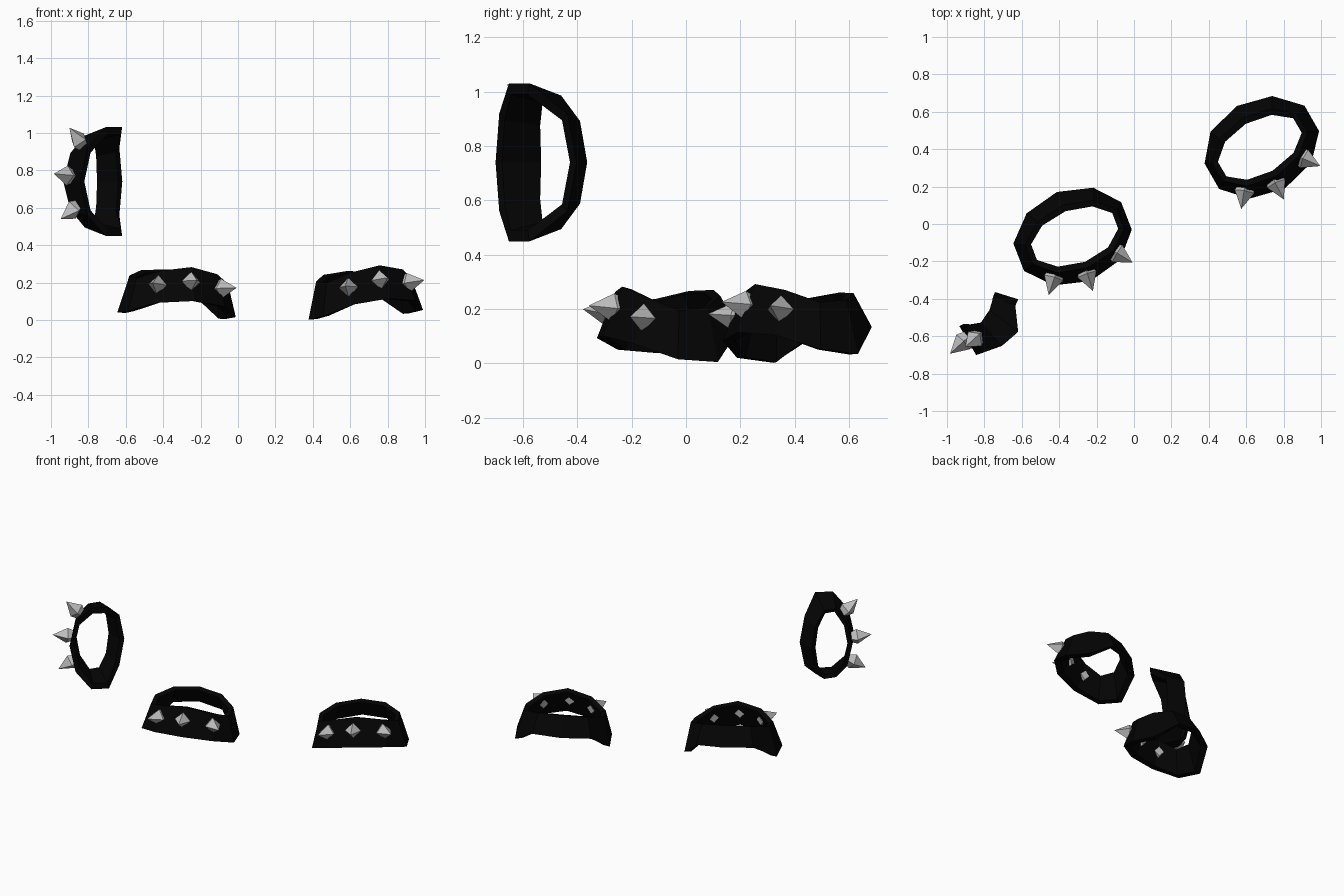
import bpy
import bmesh
from math import sin, cos, radians
from mathutils import Matrix, Vector

cube = bpy.data.objects.get("Cube")
if cube:
    bpy.data.objects.remove(cube)


def make_material(name, value, roughness):
    mat = bpy.data.materials.new(name)
    mat.use_nodes = True
    color = (value, value, value, 1)
    mat.diffuse_color = color
    shader = mat.node_tree.nodes["Principled BSDF"]
    shader.inputs["Base Color"].default_value = color
    shader.inputs["Roughness"].default_value = roughness
    return mat


LEATHER = make_material("black leather", 0.0012, 0.8)
METAL = make_material("grey metal", 0.51, 0.5)

SIDES = 10
RADIUS_X, RADIUS_Y = 0.325, 0.255


def add_object(name, bm, mat, matrix):
    bmesh.ops.recalc_face_normals(bm, faces=bm.faces)
    mesh = bpy.data.meshes.new(name)
    bm.to_mesh(mesh)
    bm.free()
    mesh.transform(matrix)
    mesh.materials.append(mat)
    obj = bpy.data.objects.new(name, mesh)
    bpy.context.collection.objects.link(obj)


def band_section(angle, scale):
    """Four corners of the flared, saddle-shaped strap, narrower at the back."""
    s = sin(angle)
    if s < 0:
        low, high = -0.105 * s, 0.2 + 0.085 * s * s
    else:
        low, high = 0.14 * min(1, 1.4 * s * s), 0.2 + 0.065 * s
    # inset along x, inset along y, height
    corners = [(0, 0, low), (0.05, 0.075, high),
               (0.08, 0.11, high - 0.01), (0.045, 0.045, low)]
    return [Vector(((RADIUS_X - ix) * cos(angle) * scale[0],
                    (RADIUS_Y - iy) * s * scale[1],
                    z * scale[2])) for ix, iy, z in corners]


def make_band(name, matrix, scale):
    bm = bmesh.new()
    rings = []
    for i in range(SIDES):
        angle = radians(18 + 36 * i)
        rings.append([bm.verts.new(p) for p in band_section(angle, scale)])
    for i, ring in enumerate(rings):
        following = rings[(i + 1) % SIDES]
        for k in range(4):
            n = (k + 1) % 4
            bm.faces.new((ring[k], following[k], following[n], ring[n]))
    add_object(name, bm, LEATHER, matrix)


def make_spike(name, matrix, scale, degrees, offset):
    """Four-sided pyramid with a blunt root that passes through the strap."""
    angle = radians(degrees)
    outer, top = band_section(angle, scale)[:2]
    out = Vector((cos(angle), sin(angle), 0.1)).normalized()
    center = outer.lerp(top, 0.57) + out * offset
    side = Vector((-sin(angle), cos(angle), 0))
    up = out.cross(side)
    directions = (side, up, -side, -up)
    bm = bmesh.new()
    tip = bm.verts.new(center + out * 0.095)
    waist = [bm.verts.new(center + d * 0.053) for d in directions]
    root = [bm.verts.new(center - out * 0.05 + d * 0.032) for d in directions]
    for i in range(4):
        n = (i + 1) % 4
        bm.faces.new((waist[i], waist[n], tip))
        bm.faces.new((waist[n], waist[i], root[i], root[n]))
    bm.faces.new(root)
    add_object(name, bm, METAL, matrix)


def flat_pose(location, tilt, turn):
    return (Matrix.Translation(location)
            @ Matrix.Rotation(radians(tilt), 4, 'Y')
            @ Matrix.Rotation(radians(turn), 4, 'Z'))


# Upright pose: the long axis of the loop points up
along = Vector((0.67, 0.74, 0)).normalized()
axes = Matrix((Vector((0, 0, 1)), along, Vector((-along.y, along.x, 0))))
upright = (Matrix.Translation((-0.645, -0.63, 0.74))
           @ axes.transposed().to_4x4())

# name, pose, scale, spike shift in degrees, spike offset
BANDS = [
    ("middle", flat_pose((-0.33, -0.067, 0.002), 3.5, 21), (1, 1, 1), 0, 0),
    ("left", flat_pose((0.685, 0.41, 0.002), -3.5, 30), (1, 1, 1), -2, 0),
    ("upright", upright, (0.94, 0.73, 0.95), 8, 0.027),
]

for label, pose, scale, shift, offset in BANDS:
    make_band(label + "_band", pose, scale)
    for i, degrees in enumerate((232, 268, 308)):
        make_spike(f"{label}_spike_{i + 1}", pose, scale, degrees + shift, offset)
